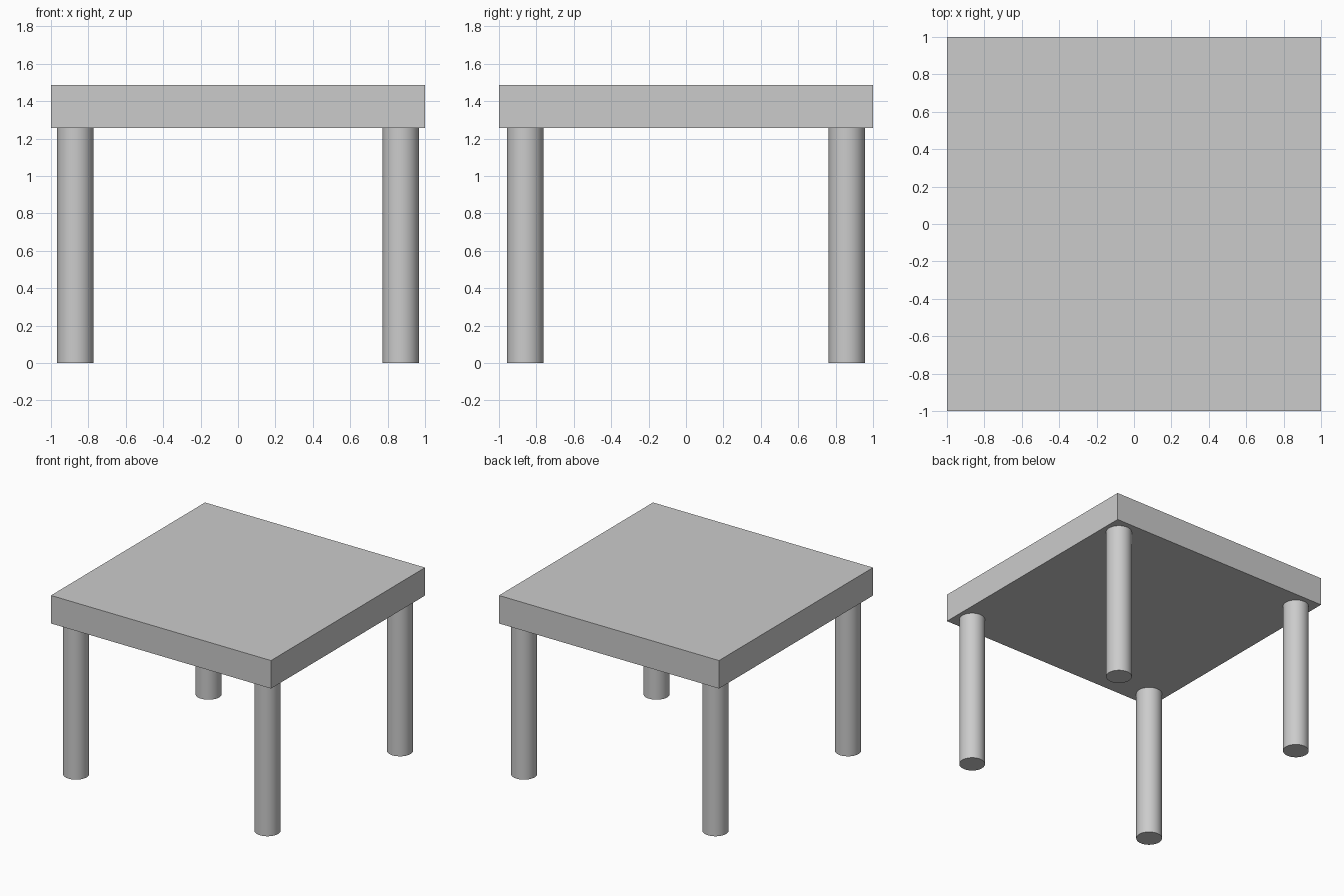
import bpy
import math

# Remove the default cube
cube = bpy.data.objects.get("Cube")
if cube:
    bpy.data.objects.remove(cube, do_unlink=True)

TOP, UNDERSIDE = 1.487, 1.257
LEG_X, LEG_Y, LEG_RADIUS = 0.87, 0.86, 0.097

# Single plain grey
grey = bpy.data.materials.new("plain grey")
grey.use_nodes = True
colour = (0.6, 0.6, 0.6, 1)
grey.diffuse_color = colour
grey.node_tree.nodes["Principled BSDF"].inputs["Base Color"].default_value = colour


def finish(name):
    obj = bpy.context.object
    obj.name = obj.data.name = name
    obj.data.materials.append(grey)
    return obj


# Square slab top
bpy.ops.mesh.primitive_cube_add(size=1, location=(0, 0, (TOP + UNDERSIDE) / 2))
tabletop = finish("tabletop")
tabletop.scale = (2, 2, TOP - UNDERSIDE)
bpy.ops.object.transform_apply(location=False, rotation=False, scale=True)

# Four round legs near the corners
for y_side, y_name in ((-1, "front"), (1, "back")):
    for x_side, x_name in ((1, "left"), (-1, "right")):
        bpy.ops.mesh.primitive_cylinder_add(
            vertices=48, radius=LEG_RADIUS, depth=UNDERSIDE,
            location=(x_side * LEG_X, y_side * LEG_Y, UNDERSIDE / 2))
        finish(f"{y_name}_{x_name}_leg")
        bpy.ops.object.shade_smooth_by_angle(angle=math.radians(40))
